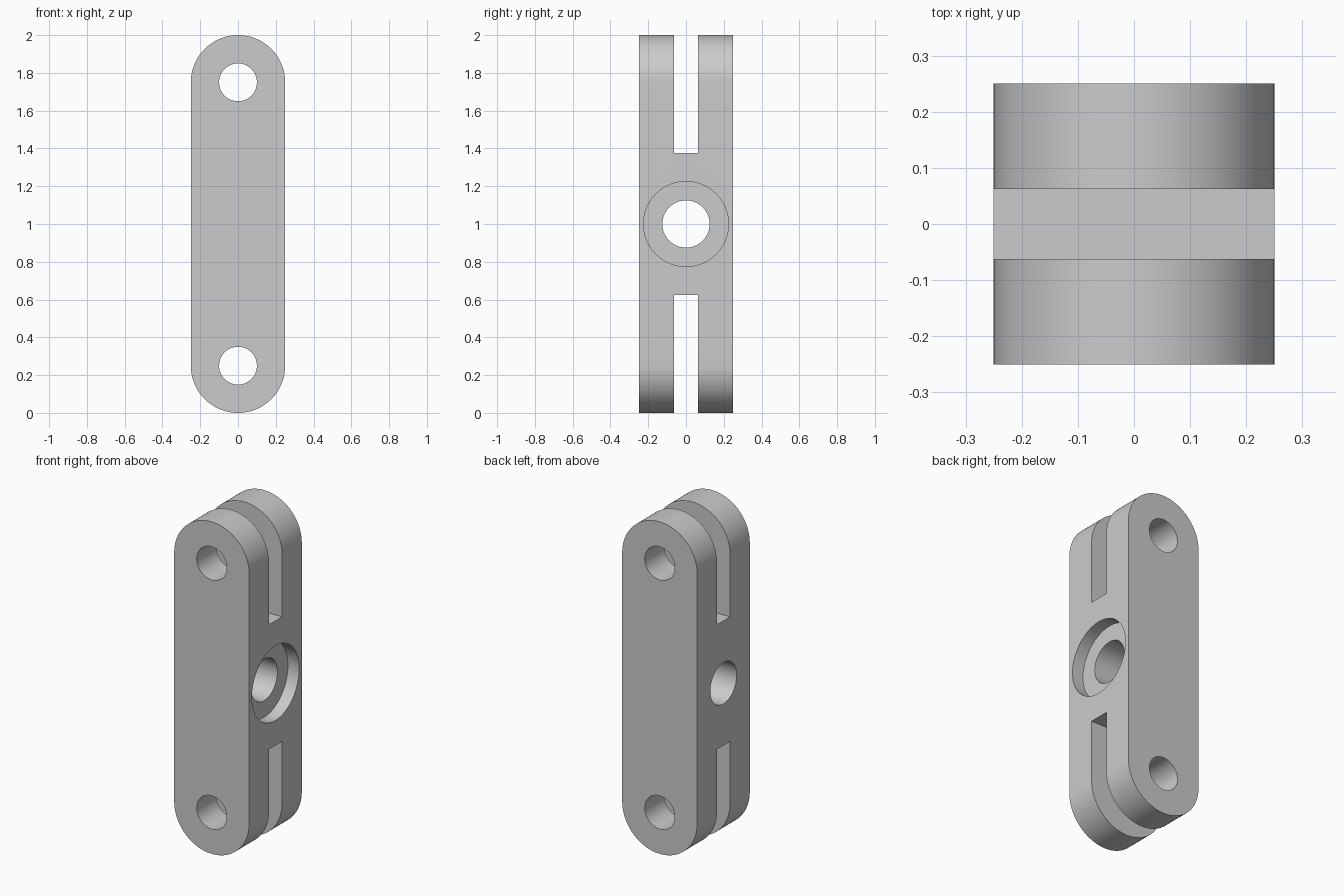
import bpy
import math

cube = bpy.data.objects.get("Cube")
if cube:
    bpy.data.objects.remove(cube, do_unlink=True)

HALF = 0.25      # half width, half depth and end radius
PIN_Z = (0.25, 1.75)

grey = bpy.data.materials.new("light_grey")
grey.use_nodes = True
colour = (0.6, 0.6, 0.6, 1)
grey.diffuse_color = colour
grey.node_tree.nodes["Principled BSDF"].inputs["Base Color"].default_value = colour


def cylinder(name, radius, depth, location, axis):
    turn = (math.pi / 2, 0, 0) if axis == "y" else (0, math.pi / 2, 0)
    bpy.ops.mesh.primitive_cylinder_add(vertices=96, radius=radius, depth=depth,
                                        location=location, rotation=turn)
    bpy.context.object.name = name
    return bpy.context.object


def box(name, size, location):
    bpy.ops.mesh.primitive_cube_add(size=1, location=location)
    obj = bpy.context.object
    obj.name = name
    obj.scale = size
    bpy.ops.object.transform_apply(location=False, rotation=False, scale=True)
    return obj


# Link body: a bar with rounded ends, extruded front to back
outline = []
for z, start in ((PIN_Z[1], 0), (PIN_Z[0], math.pi)):
    for i in range(49):
        a = start + math.pi * i / 48
        outline.append((HALF * math.cos(a), z + HALF * math.sin(a)))
count = len(outline)
verts = [(x, y, z) for y in (-HALF, HALF) for x, z in outline]
faces = [list(range(count)), list(range(2 * count - 1, count - 1, -1))]
for i in range(count):
    j = (i + 1) % count
    faces.append([i, i + count, j + count, j])
mesh = bpy.data.meshes.new("link_body")
mesh.from_pydata(verts, [], faces)
mesh.materials.append(grey)
body = bpy.data.objects.new("link_body", mesh)
bpy.context.collection.objects.link(body)

# Cutters: fork slots, pin holes, cross bore and its one-sided recess
cutters = []
for end, z in zip(("lower", "upper"), PIN_Z):
    side = math.copysign(1, z - 1)
    cutters.append(box(end + "_slot_cutter", (1, 0.125, 1), (0, 0, 1 + side * 0.875)))
    cutters.append(cylinder(end + "_pin_hole_cutter", 0.1, 1, (0, 0, z), "y"))
cutters.append(cylinder("cross_bore_cutter", 0.125, 1, (0, 0, 1), "x"))
cutters.append(cylinder("recess_cutter", 0.225, 0.15, (HALF, 0, 1), "x"))

# Cut the body and shade it smooth with sharp edges
bpy.ops.object.select_all(action="DESELECT")
body.select_set(True)
bpy.context.view_layer.objects.active = body
for cutter in cutters:
    cut = body.modifiers.new(cutter.name, "BOOLEAN")
    cut.operation = "DIFFERENCE"
    cut.solver = "EXACT"
    cut.object = cutter
    bpy.ops.object.modifier_apply(modifier=cut.name)
    bpy.data.objects.remove(cutter, do_unlink=True)
bpy.ops.object.shade_smooth_by_angle(angle=math.radians(30))
